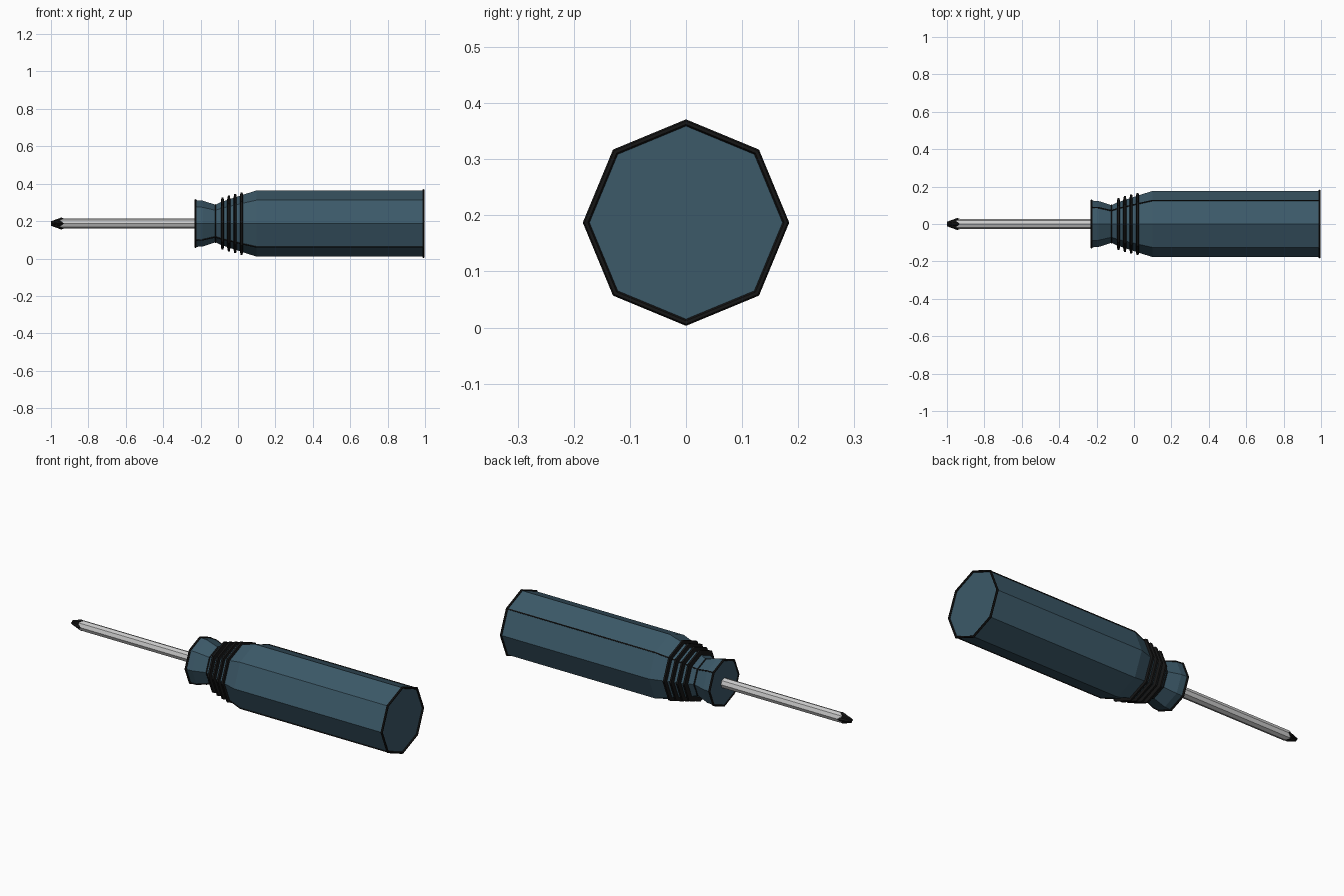
import bpy, bmesh
from math import sin, cos, pi

if "Cube" in bpy.data.objects:
    bpy.data.objects.remove(bpy.data.objects["Cube"])

CZ = 0.187   # height of the tool axis


def material(name, rgb):
    m = bpy.data.materials.new(name)
    m.diffuse_color = (*rgb, 1)
    m.use_nodes = True
    m.node_tree.nodes["Principled BSDF"].inputs["Base Color"].default_value = m.diffuse_color
    return m


BLUE = material("blue_grip", (0.045, 0.10, 0.14))
BLACK = material("black_trim", (0.008, 0.008, 0.008))


def lathe(name, profile, mat=None, shape=(1,) * 8):
    """Skin rings of (x, radius) along the x axis; shape scales each corner."""
    bm = bmesh.new()
    n = len(shape)
    rings = [[bm.verts.new((x, r * s * cos(2 * pi * i / n), CZ + r * s * sin(2 * pi * i / n)))
              for i, s in enumerate(shape)] for x, r in profile]
    for a, b in zip(rings, rings[1:]):
        for i in range(n):
            j = (i + 1) % n
            bm.faces.new((a[i], a[j], b[j], b[i]))
    bm.faces.new(rings[0])
    bm.faces.new(rings[-1])
    bmesh.ops.recalc_face_normals(bm, faces=bm.faces)
    me = bpy.data.meshes.new(name)
    bm.to_mesh(me)
    bm.free()
    ob = bpy.data.objects.new(name, me)
    bpy.context.collection.objects.link(ob)
    if mat:
        me.materials.append(mat)
    return ob


def rim(name, x, r, minor=0.006):
    bpy.ops.mesh.primitive_torus_add(major_segments=8, minor_segments=6, major_radius=r,
                                     minor_radius=minor, location=(x, 0, CZ),
                                     rotation=(0, pi / 2, 0))
    ob = bpy.context.object
    ob.name = name
    ob.data.materials.append(BLACK)


# octagonal handle with collar and neck
grip = [(-0.23, 0.125), (-0.19, 0.123), (-0.12, 0.10), (-0.09, 0.115),
        (0.03, 0.155), (0.10, 0.177), (0.99, 0.177)]
lathe("handle", grip, BLUE)

# thin dark rims on the two ends
rim("end_rim", 0.992, 0.178)
rim("collar_rim", -0.228, 0.125)
rim("neck_rim", -0.12, 0.10, 0.004)

# four growing grip rings
for i in range(4):
    x = -0.083 + i * 0.034
    r = 0.140 + i * 0.009
    lathe(f"grip_ring_{i + 1}", [(x - 0.009, r - 0.02), (x - 0.005, r),
                                 (x + 0.005, r), (x + 0.009, r - 0.02)], BLACK)

# two lengthwise seams on opposite edges
for k, a in enumerate((pi / 4, 5 * pi / 4)):
    cu = bpy.data.curves.new(f"seam_{k + 1}", 'CURVE')
    cu.dimensions = '3D'
    cu.bevel_depth = 0.004
    cu.bevel_resolution = 0
    sp = cu.splines.new('POLY')
    sp.points.add(len(grip) - 1)
    for p, (x, r) in zip(sp.points, grip):
        p.co = (x, r * cos(a), CZ + r * sin(a), 1)
    cu.materials.append(BLACK)
    bpy.context.collection.objects.link(bpy.data.objects.new(f"seam_{k + 1}", cu))

# steel shaft and cross-shaped driver tip
lathe("shaft", [(-0.95, 0.025), (-0.94, 0.027), (-0.20, 0.027)])
lathe("driver_tip", [(-1.0, 0.012), (-0.945, 0.032), (-0.93, 0.027)], BLACK,
      (1, 0.8, 0.55, 0.8) * 4)
